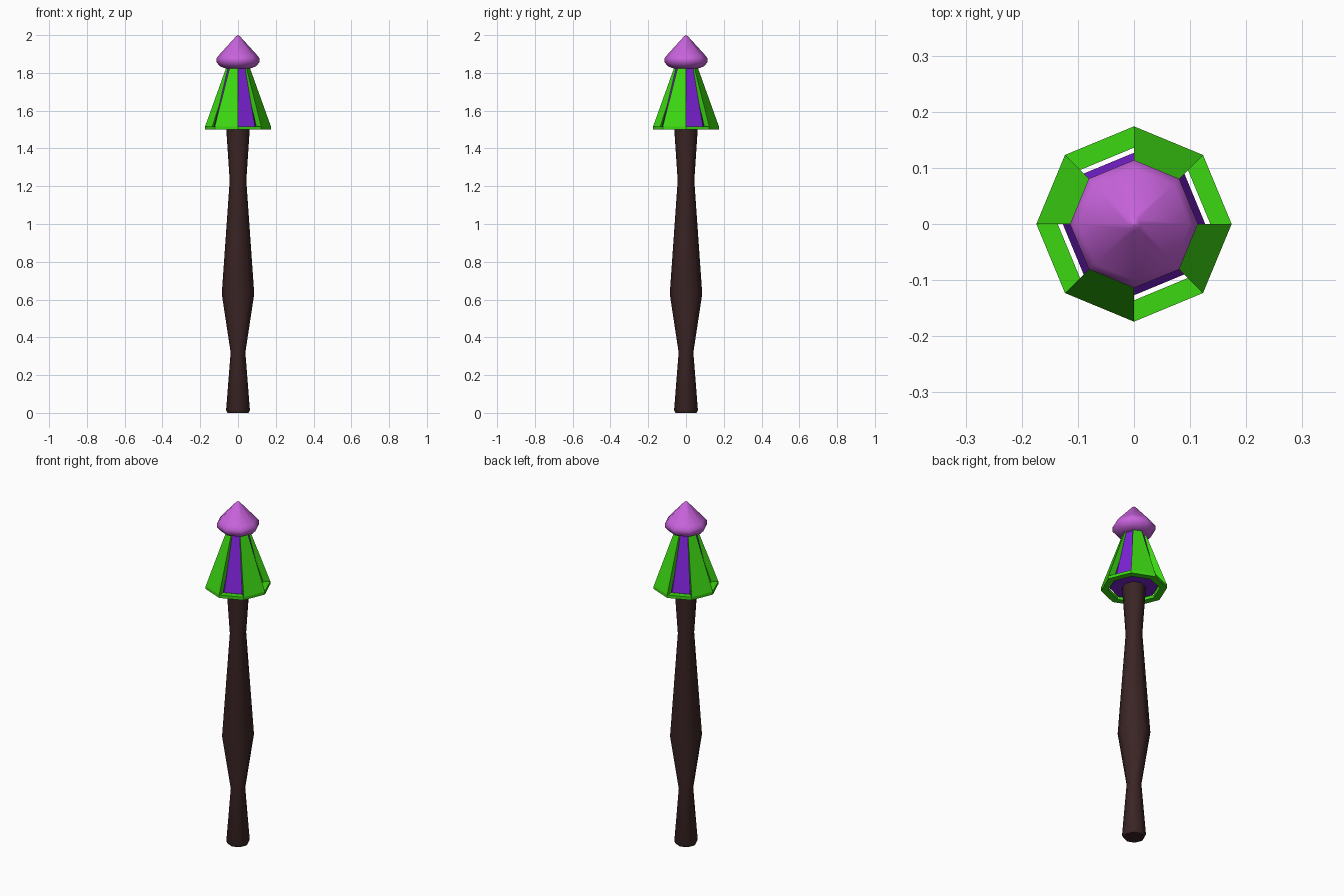
import bpy, bmesh, math

if "Cube" in bpy.data.objects:
    bpy.data.objects.remove(bpy.data.objects["Cube"])

SIDES = 8


def material(name, rgb):
    m = bpy.data.materials.new(name)
    m.diffuse_color = (*rgb, 1)
    m.use_nodes = True
    m.node_tree.nodes["Principled BSDF"].inputs["Base Color"].default_value = m.diffuse_color
    return m


def ring_point(k, r, z):
    a = 2 * math.pi * k / SIDES
    return (r * math.cos(a), r * math.sin(a), z)


def finish(name, bm, mat, smooth=None):
    bmesh.ops.remove_doubles(bm, verts=bm.verts, dist=1e-5)
    bmesh.ops.recalc_face_normals(bm, faces=bm.faces)
    me = bpy.data.meshes.new(name)
    bm.to_mesh(me)
    bm.free()
    me.materials.append(mat)
    ob = bpy.data.objects.new(name, me)
    bpy.context.collection.objects.link(ob)
    if smooth:
        bpy.ops.object.select_all(action='DESELECT')
        ob.select_set(True)
        bpy.context.view_layer.objects.active = ob
        bpy.ops.object.shade_smooth_by_angle(angle=math.radians(smooth))
    return ob


def lathe(name, profile, mat, smooth=None):
    """Octagonal turned solid from (radius, z) pairs, capped at both ends."""
    bm = bmesh.new()
    rings = [[bm.verts.new(ring_point(k, r, z)) for k in range(SIDES)]
             for r, z in profile]
    for a, b in zip(rings, rings[1:]):
        for k in range(SIDES):
            n = (k + 1) % SIDES
            bm.faces.new((a[k], a[n], b[n], b[k]))
    bm.faces.new(rings[0][::-1])
    bm.faces.new(rings[-1])
    return finish(name, bm, mat, smooth)


def segment(bm, k, section):
    """One side of the octagon: a closed (radius, z) section swept from corner k to k+1."""
    a = [bm.verts.new(ring_point(k, r, z)) for r, z in section]
    b = [bm.verts.new(ring_point(k + 1, r, z)) for r, z in section]
    n = len(section)
    for i in range(n):
        j = (i + 1) % n
        bm.faces.new((a[i], a[j], b[j], b[i]))
    bm.faces.new(a[::-1])
    bm.faces.new(b)


wood = material("dark brown wood", (0.043, 0.018, 0.018))
green = material("bright green", (0.045, 0.68, 0.006))
violet = material("violet", (0.2, 0.016, 0.66))
pink = material("orchid pink", (0.58, 0.125, 0.72))

# Turned handle
lathe("handle", [(0.056, 0), (0.063, 0.015), (0.039, 0.32), (0.086, 0.63),
                 (0.044, 1.23), (0.062, 1.5), (0.062, 1.53)], wood, 50)

# Inner violet cone
lathe("inner_cone", [(0.127, 1.512), (0.05, 1.84)], violet)

# Green rim: plain ring around the base of the cage
bm = bmesh.new()
rim = [[bm.verts.new(ring_point(k, r, z)) for k in range(SIDES)]
       for r, z in ((0.174, 1.5), (0.174, 1.517), (0.136, 1.517), (0.136, 1.5))]
for i in range(4):
    for k in range(SIDES):
        n = (k + 1) % SIDES
        j = (i + 1) % 4
        bm.faces.new((rim[i][k], rim[i][n], rim[j][n], rim[j][k]))
finish("cage_rim", bm, green)

# Green panels on every second side
for count, k in enumerate(range(1, SIDES, 2)):
    bm = bmesh.new()
    segment(bm, k, [(0.174, 1.517), (0.061, 1.832), (0.035, 1.832), (0.136, 1.517)])
    finish(f"cage_panel_{count + 1}", bm, green)

# Pointed gem on top
lathe("gem", [(0.068, 1.824), (0.094, 1.834), (0.113, 1.855), (0.114, 1.877),
              (0.1, 1.895), (0.012, 1.992), (0.001, 2.0)], pink, 60)
